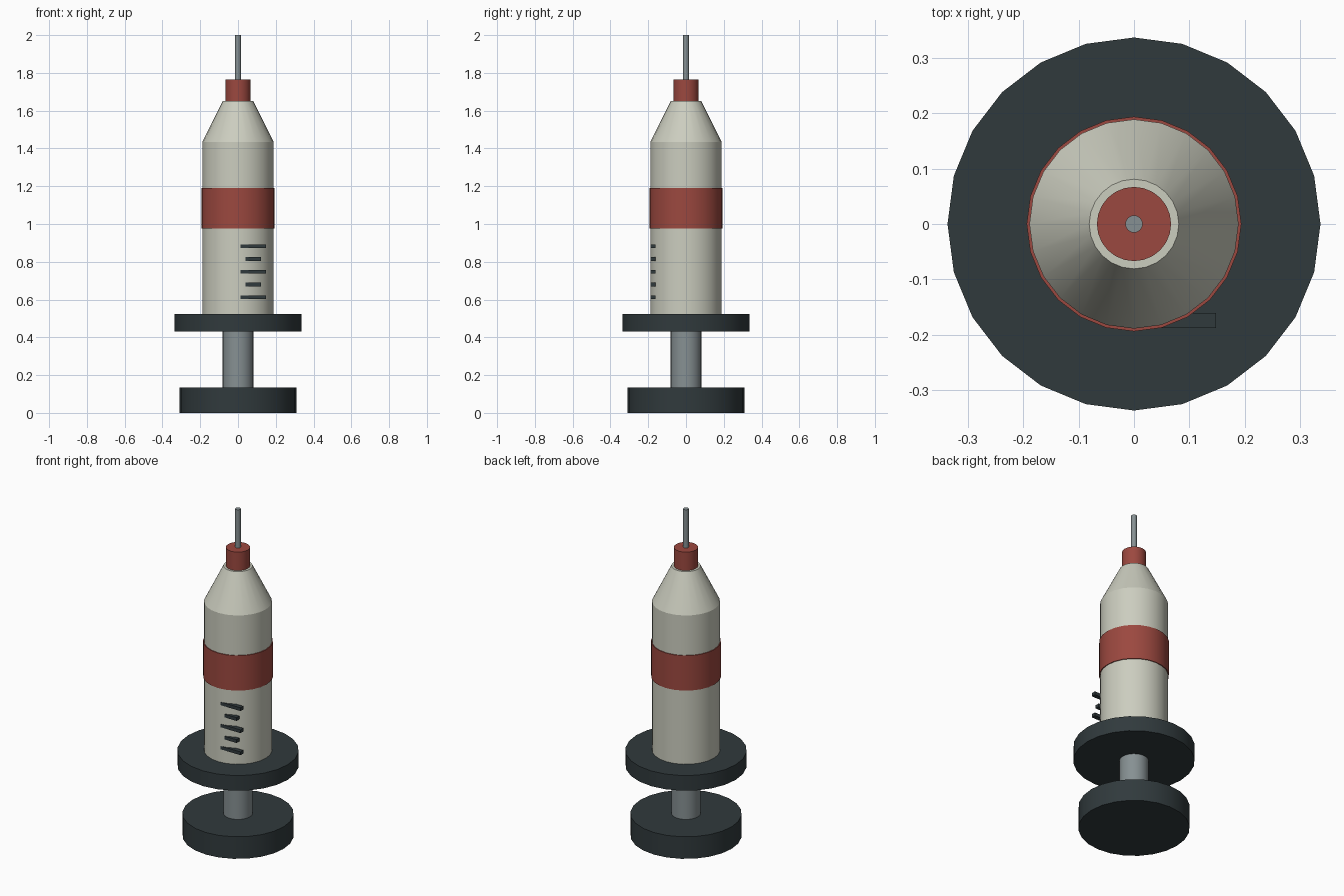
import bpy
from math import radians

if "Cube" in bpy.data.objects:
    bpy.data.objects.remove(bpy.data.objects["Cube"])


def material(name, r, g, b):
    m = bpy.data.materials.new(name)
    m.diffuse_color = (r, g, b, 1)
    m.use_nodes = True
    m.node_tree.nodes["Principled BSDF"].inputs["Base Color"].default_value = m.diffuse_color
    return m


DARK = material("dark_slate", 0.03, 0.042, 0.046)
STEEL = material("steel", 0.24, 0.28, 0.29)
CREAM = material("cream", 0.60, 0.61, 0.52)
RED = material("red", 0.33, 0.065, 0.05)


def turned(name, z0, z1, r0, mat, r1=None, sides=24):
    """Upright cylinder or truncated cone between two heights."""
    bpy.ops.mesh.primitive_cone_add(
        vertices=sides, radius1=r0, radius2=r0 if r1 is None else r1,
        depth=z1 - z0, location=(0, 0, (z0 + z1) / 2))
    ob = bpy.context.object
    ob.name = name
    ob.data.materials.append(mat)
    bpy.ops.object.shade_smooth_by_angle(angle=radians(30))


# Plunger
turned("thumb_rest", 0, 0.135, 0.309, DARK)
turned("plunger_rod", 0.135, 0.43, 0.081, STEEL)

# Barrel with finger flange, band and tapered shoulder
turned("finger_flange", 0.43, 0.523, 0.337, DARK)
turned("barrel", 0.523, 1.434, 0.189, CREAM)
turned("barrel_band", 0.976, 1.19, 0.194, RED)
turned("shoulder", 1.434, 1.652, 0.189, CREAM, r1=0.081)

# Needle
turned("needle_hub", 1.652, 1.765, 0.067, RED)
turned("needle", 1.765, 2.0, 0.0155, STEEL)

# Measuring marks, alternating long and short
for i in range(5):
    width = 0.135 if i % 2 == 0 else 0.08
    bpy.ops.mesh.primitive_cube_add(size=1, location=(0.081, -0.174, 0.612 + i * 0.0675))
    mark = bpy.context.object
    mark.name = f"measuring_mark_{i + 1}"
    mark.scale = (width, 0.027, 0.02)
    mark.data.materials.append(DARK)
